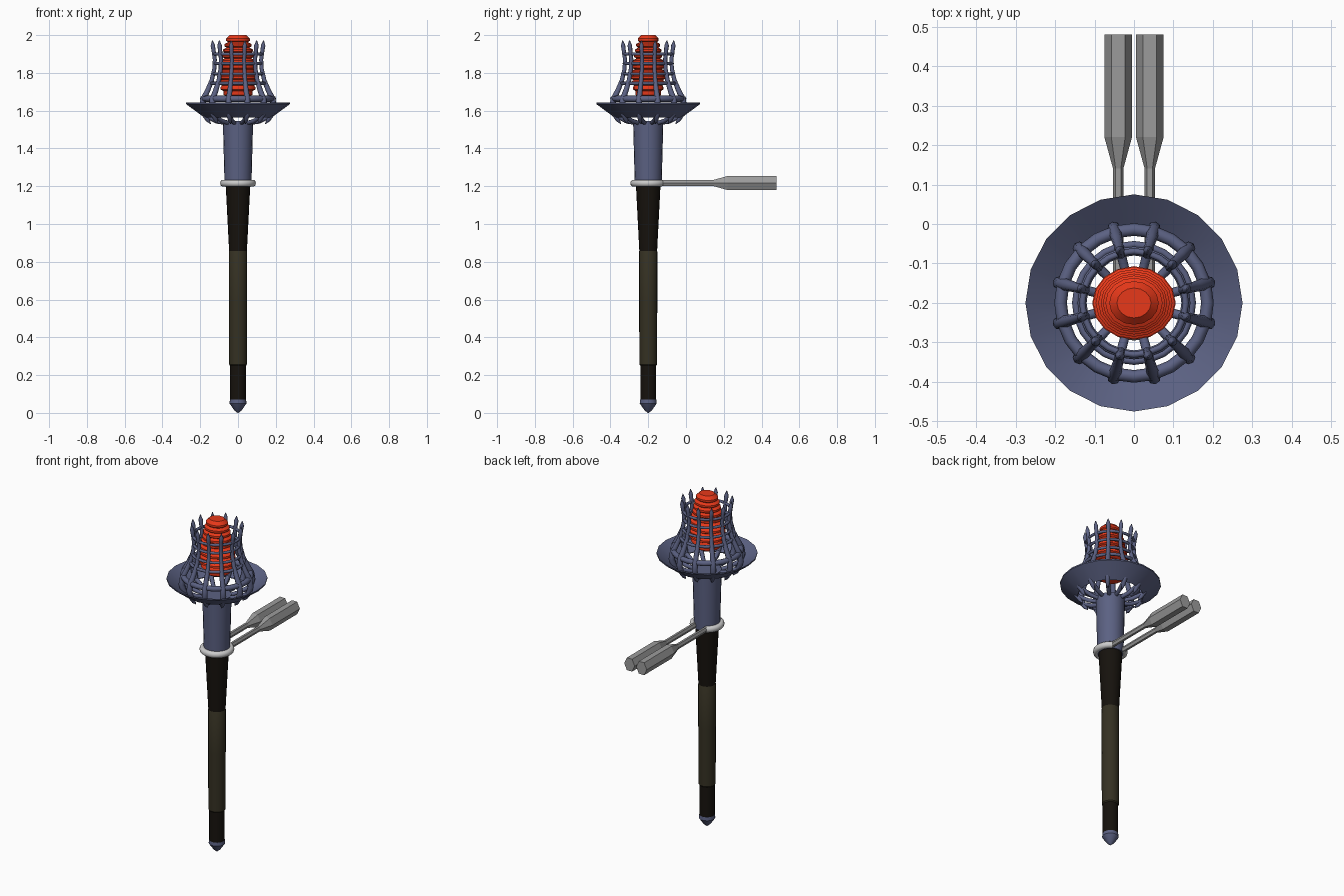
import bpy, bmesh, math
from mathutils import Vector

if "Cube" in bpy.data.objects:
    bpy.data.objects.remove(bpy.data.objects["Cube"])

CX, CY = 0.0, -0.2          # torch axis
TAU = math.tau


def mat(name, col):
    m = bpy.data.materials.new(name)
    m.diffuse_color = (*col, 1)
    m.use_nodes = True
    m.node_tree.nodes["Principled BSDF"].inputs["Base Color"].default_value = m.diffuse_color
    return m


STEEL = mat("blue_steel", (0.105, 0.12, 0.225))
BLACK = mat("black_wrap", (0.008, 0.006, 0.004))
OLIVE = mat("olive_leather", (0.035, 0.03, 0.016))
RED = mat("ember_red", (0.8, 0.04, 0.01))
PALE = mat("pale_metal", (0.6, 0.6, 0.58))
GREY = mat("grey_handle", (0.33, 0.33, 0.33))


def loft(name, sections, material, closed=False, smooth=None):
    """Skin equal-length loops of points; cap the ends or close into a loop."""
    bm = bmesh.new()
    loops = [[bm.verts.new(p) for p in s] for s in sections]
    n = len(loops[0])
    pairs = list(zip(loops, loops[1:])) + ([(loops[-1], loops[0])] if closed else [])
    for a, b in pairs:
        for i in range(n):
            j = (i + 1) % n
            bm.faces.new((a[i], a[j], b[j], b[i]))
    if not closed:
        bm.faces.new(loops[0])
        bm.faces.new(loops[-1])
    bmesh.ops.recalc_face_normals(bm, faces=bm.faces)
    me = bpy.data.meshes.new(name)
    bm.to_mesh(me)
    bm.free()
    me.materials.append(material)
    ob = bpy.data.objects.new(name, me)
    bpy.context.collection.objects.link(ob)
    if smooth:
        bpy.ops.object.select_all(action='DESELECT')
        ob.select_set(True)
        bpy.context.view_layer.objects.active = ob
        bpy.ops.object.shade_smooth_by_angle(angle=math.radians(smooth))
    return ob


def lathe(name, profile, material, n=20, sx=1.0, sy=1.0, closed=False, smooth=35):
    secs = [[(CX + r * sx * math.cos(TAU * i / n), CY + r * sy * math.sin(TAU * i / n), z)
             for i in range(n)] for r, z in profile]
    return loft(name, secs, material, closed, smooth)


def torus(name, R, z, r, material, n=24, k=8):
    prof = [(R + r * math.cos(TAU * i / k), z + r * math.sin(TAU * i / k)) for i in range(k)]
    return lathe(name, prof, material, n, closed=True, smooth=60)


def radial_bar(name, path, ang, material, k=8):
    """Round bar swept along (radius, z, thickness) points in one radial plane."""
    out = Vector((math.cos(ang), math.sin(ang), 0))
    side = Vector((-out.y, out.x, 0))
    pts = [Vector((CX, CY, z)) + out * r for r, z, t in path]
    secs = []
    for i, p in enumerate(pts):
        d = (pts[min(i + 1, len(pts) - 1)] - pts[max(i - 1, 0)]).normalized()
        nrm = side.cross(d)
        t = path[i][2]
        secs.append([p + (side * math.cos(TAU * j / k) + nrm * math.sin(TAU * j / k)) * t
                     for j in range(k)])
    return loft(name, secs, material, smooth=60)


# Staff from the foot up
lathe("foot_tip", [(0.003, 0), (0.02, 0.014), (0.045, 0.05), (0.043, 0.07)], STEEL)
lathe("lower_shaft", [(0.042, 0.065), (0.042, 0.255)], BLACK)
lathe("grip", [(0.042, 0.25), (0.047, 0.256), (0.048, 0.6), (0.048, 0.855), (0.045, 0.86)], OLIVE)
lathe("upper_shaft", [(0.047, 0.855), (0.066, 1.225)], BLACK)
lathe("collar", [(0.071, 1.2), (0.08, 1.545)], STEEL)

# Open dish around the fire basket
lathe("dish", [(0.18, 1.565), (0.275, 1.635), (0.275, 1.643), (0.176, 1.571)],
      STEEL, n=20, closed=True)

# Basket bars and the struts that carry them
BAR = [(0.150, 1.530, 0.002), (0.166, 1.550, 0.011), (0.186, 1.585, 0.016),
       (0.196, 1.62, 0.017), (0.190, 1.66, 0.016), (0.165, 1.71, 0.014),
       (0.144, 1.76, 0.012), (0.130, 1.82, 0.011), (0.127, 1.87, 0.011),
       (0.134, 1.92, 0.011), (0.138, 1.945, 0.012), (0.140, 1.972, 0.002)]
STRUT = [(0.07, 1.535, 0.011), (0.12, 1.545, 0.012), (0.18, 1.575, 0.012)]
for i in range(12):
    a = math.radians(15 + 30 * i)
    radial_bar(f"basket_bar_{i + 1}", BAR, a, STEEL)
    radial_bar(f"basket_strut_{i + 1}", STRUT, a, STEEL)

# Basket hoops
for i, (R, z, r) in enumerate([(0.186, 1.663, 0.016), (0.148, 1.745, 0.009), (0.135, 1.795, 0.008),
                               (0.128, 1.85, 0.008), (0.131, 1.9, 0.008)]):
    torus(f"basket_hoop_{i + 1}", R, z, r, STEEL)

# Ember core: stacked discs, slightly oval
radii = [0.07, 0.085, 0.094, 0.098, 0.096, 0.09, 0.084, 0.078, 0.073, 0.067, 0.058]
prof, step = [(0.05, 1.675)], 0.315 / len(radii)
for i, r in enumerate(radii):
    z = 1.675 + step * i
    prof += [(r * 0.84, z + 0.001), (r, z + step * 0.3), (r, z + step * 0.7)]
prof += [(0.04, 2.0)]
lathe("ember_core", prof, RED, n=16, sx=1.08, sy=0.95)

# Open clamp ring around the staff
secs = []
for i in range(25):
    a = math.radians(122 + 296 * i / 24)
    o = Vector((math.cos(a), math.sin(a), 0))
    secs.append([Vector((CX, CY, 1.216)) + o * (0.078 + 0.017 * math.cos(TAU * j / 10))
                 + Vector((0, 0, 0.019 * math.sin(TAU * j / 10))) for j in range(10)])
loft("clamp_ring", secs, PALE, smooth=60)

# Two clamp handles with six-sided grips
for side, s in (("left", -1), ("right", 1)):
    secs = []
    for y, w, h in [(-0.145, 0.013, 0.017), (0.14, 0.013, 0.017),
                    (0.22, 0.035, 0.043), (0.48, 0.035, 0.043)]:
        secs.append([(s * 0.04 + w * math.cos(TAU * j / 6), y,
                      1.217 + h * math.sin(TAU * j / 6)) for j in range(6)])
    loft(f"clamp_handle_{side}", secs, GREY)
